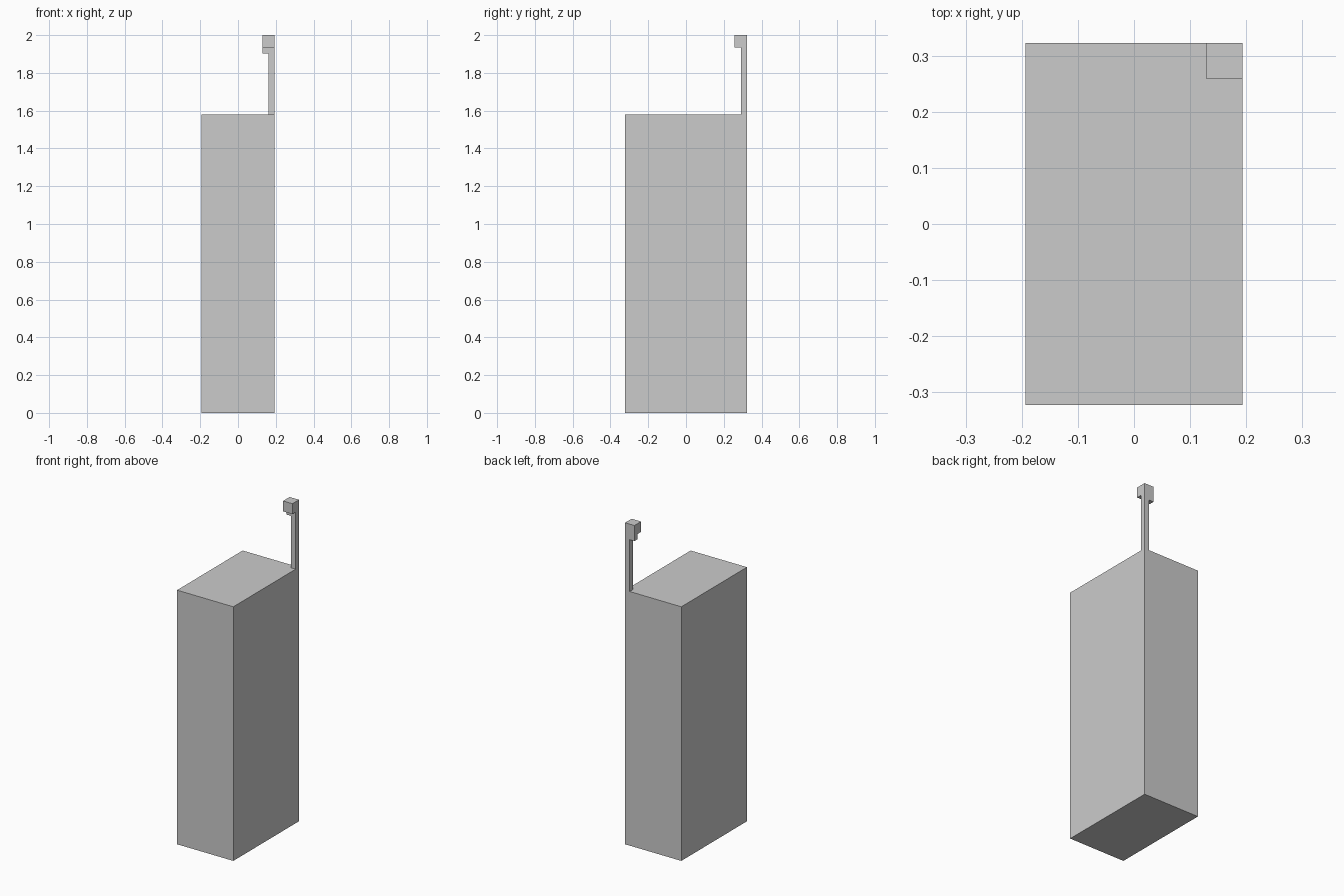
import bpy

if "Cube" in bpy.data.objects:
    bpy.data.objects.remove(bpy.data.objects["Cube"])

U = 2.0 / 62  # the model sits on a regular grid, 62 units tall


def box(name, lo, hi):
    """Axis-aligned box between two corners given in grid units."""
    bpy.ops.mesh.primitive_cube_add(size=1)
    ob = bpy.context.object
    ob.name = name
    ob.location = [(a + b) / 2 * U for a, b in zip(lo, hi)]
    ob.scale = [(b - a) * U for a, b in zip(lo, hi)]
    bpy.ops.object.transform_apply(location=True, rotation=False, scale=True)
    return ob


# main block
box("body", (-6, -10, 0), (6, 10, 49))

# thin mast rising from the back right corner
box("mast", (5, 9, 49), (6, 10, 59))

# stepped head on the mast: narrow lip below, cube on top
box("head_lip", (4, 9, 59), (6, 10, 60))
box("head", (4, 8, 60), (6, 10, 62))
